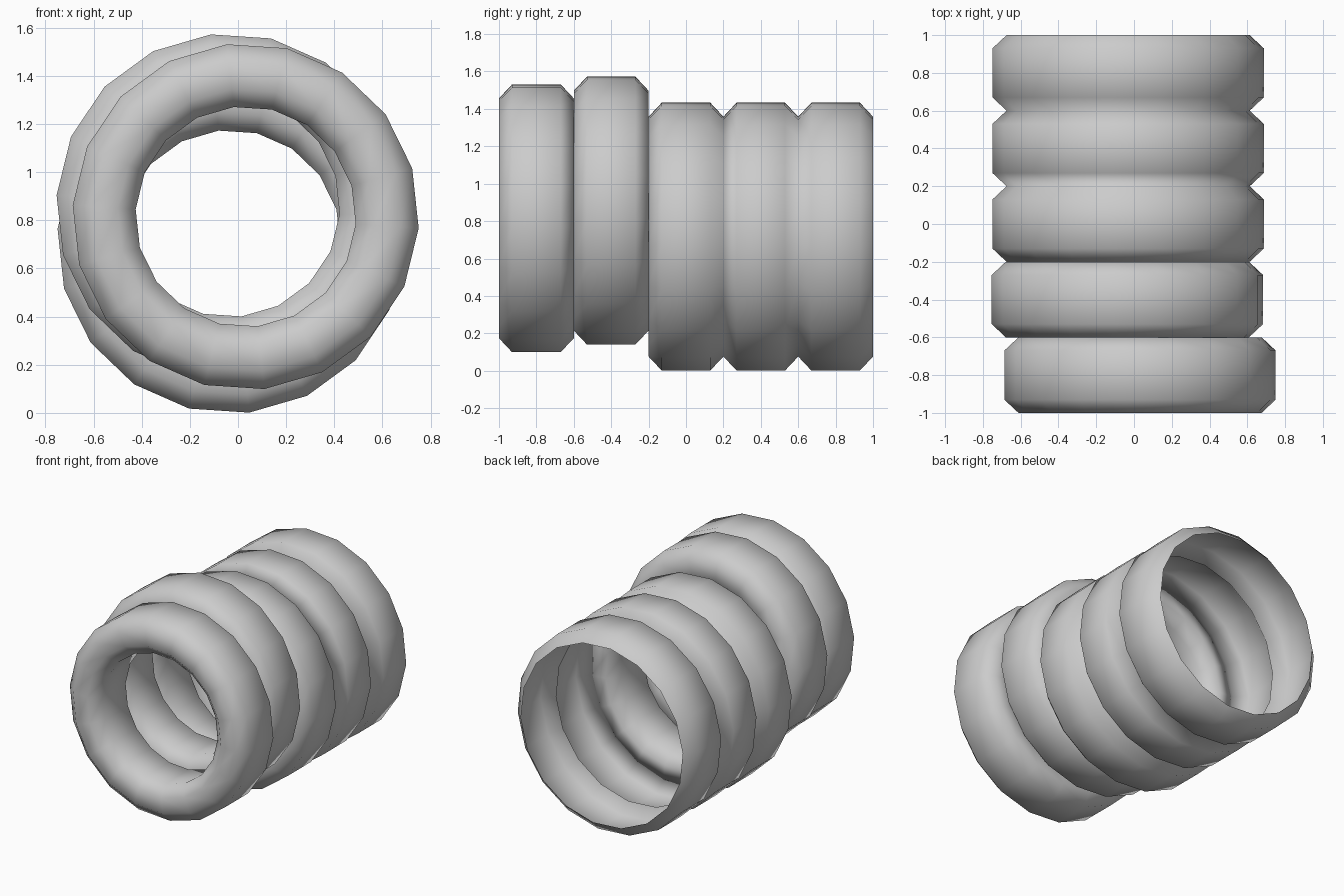
import bpy, bmesh, math

if "Cube" in bpy.data.objects:
    bpy.data.objects.remove(bpy.data.objects["Cube"])

SEG = 18
PHASE = math.radians(96.2)
R_OUT, R_EDGE, R_LIP, R_HOLE = 0.72, 0.645, 0.533, 0.458
HALF, FLAT = 0.2, 0.13

# tyre cross-section as (y, radius): tread half, then the inner half
TREAD = [(-HALF, R_EDGE), (-FLAT, R_OUT), (FLAT, R_OUT), (HALF, R_EDGE)]
INNER = [(HALF, R_LIP), (FLAT, R_HOLE), (-FLAT, R_HOLE), (-HALF, R_LIP)]


def sweep(bm, profile, x, y, z, closed):
    """Spin a profile round the y axis at the given centre."""
    loops = []
    for dy, r in profile:
        loops.append([bm.verts.new((x + r * math.cos(PHASE + math.tau * i / SEG), y + dy,
                                    z + r * math.sin(PHASE + math.tau * i / SEG)))
                      for i in range(SEG)])
    n = len(loops)
    for k in range(n if closed else n - 1):
        a, b = loops[k], loops[(k + 1) % n]
        for i in range(SEG):
            j = (i + 1) % SEG
            bm.faces.new((a[i], a[j], b[j], b[i]))


def finish(name, bm):
    bmesh.ops.remove_doubles(bm, verts=bm.verts, dist=0.0005)
    for f in bm.faces:
        f.smooth = True
    me = bpy.data.meshes.new(name)
    bm.to_mesh(me)
    bm.free()
    bpy.context.collection.objects.link(bpy.data.objects.new(name, me))


# two loose front tyres, each slightly out of line
for name, x, y, z in (("front_tyre", 0.032, -0.8, 0.815),
                      ("second_tyre", -0.035, -0.4, 0.856)):
    bm = bmesh.new()
    sweep(bm, TREAD + INNER, x, y, z, True)
    finish(name, bm)

# aligned rear tyres: one full tyre followed by two open tread shells
bm = bmesh.new()
sweep(bm, TREAD + INNER, -0.031, 0.0, 0.717, True)
for y in (0.4, 0.8):
    sweep(bm, TREAD, -0.031, y, 0.717, False)
finish("rear_tyre_row", bm)
